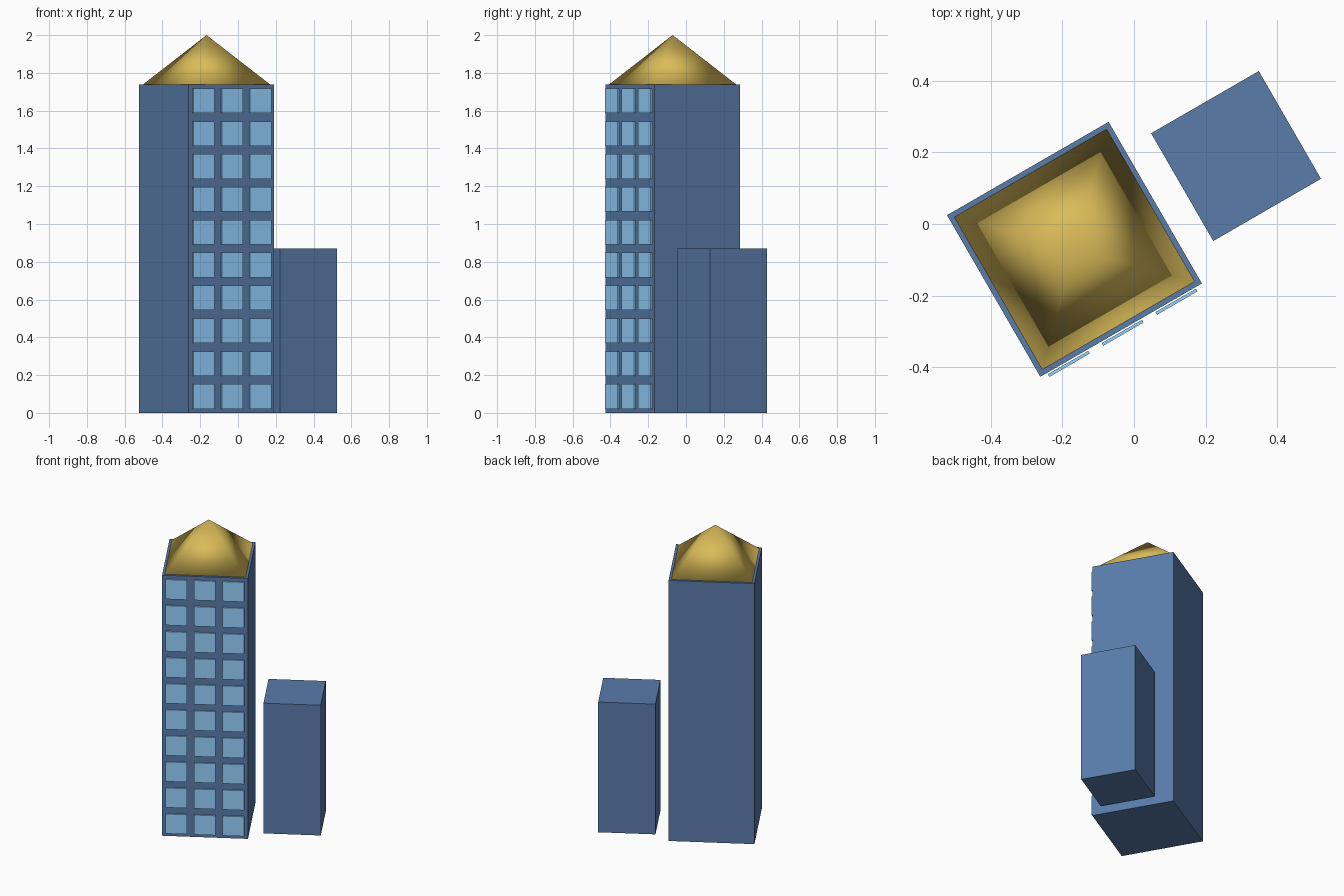
import bpy
import math
from mathutils import Matrix

if "Cube" in bpy.data.objects:
    bpy.data.objects.remove(bpy.data.objects["Cube"])

U = 2 / 23                      # one module of the design grid
PLACE = Matrix.Translation((-0.1665, -0.0708, 0)) @ Matrix.Rotation(math.radians(30), 4, 'Z')


def material(name, color):
    m = bpy.data.materials.new(name)
    m.diffuse_color = (*color, 1)
    m.use_nodes = True
    m.node_tree.nodes["Principled BSDF"].inputs["Base Color"].default_value = m.diffuse_color
    return m


def finish(name, mat, loc):
    ob = bpy.context.object
    ob.name = name
    ob.data.materials.append(mat)
    ob.matrix_world = PLACE @ Matrix.Translation([c * U for c in loc])
    return ob


def box(name, mat, loc, size):
    bpy.ops.mesh.primitive_cube_add(size=1)
    bpy.context.object.data.transform(Matrix.Diagonal([s * U for s in size] + [1]))
    return finish(name, mat, loc)


wall = material("wall_blue", (0.1, 0.2, 0.4))
glass = material("window_blue", (0.3, 0.65, 1.0))
gold = material("roof_gold", (0.7, 0.5, 0.1))

# Main tower and lower annex
box("tower", wall, (0, 0, 10), (6, 6, 20))
box("annex", wall, (6, 0, 5), (4, 4, 10))

# Smooth-shaded pyramid roof
bpy.ops.mesh.primitive_cone_add(vertices=4, radius1=4 * U, radius2=0, depth=3 * U)
roof = bpy.context.object
roof.data.transform(Matrix.Rotation(math.radians(45), 4, 'Z'))
bpy.ops.object.shade_smooth()
finish("roof", gold, (0, 0, 21.5))

# Window panels standing just off the front wall
for row in range(10):
    for col in range(3):
        box(f"window_{row + 1}_{col + 1}", glass,
            (2 * (col - 1), -3.1, 1 + 2 * row), (1.5, 0.1, 1.5))
